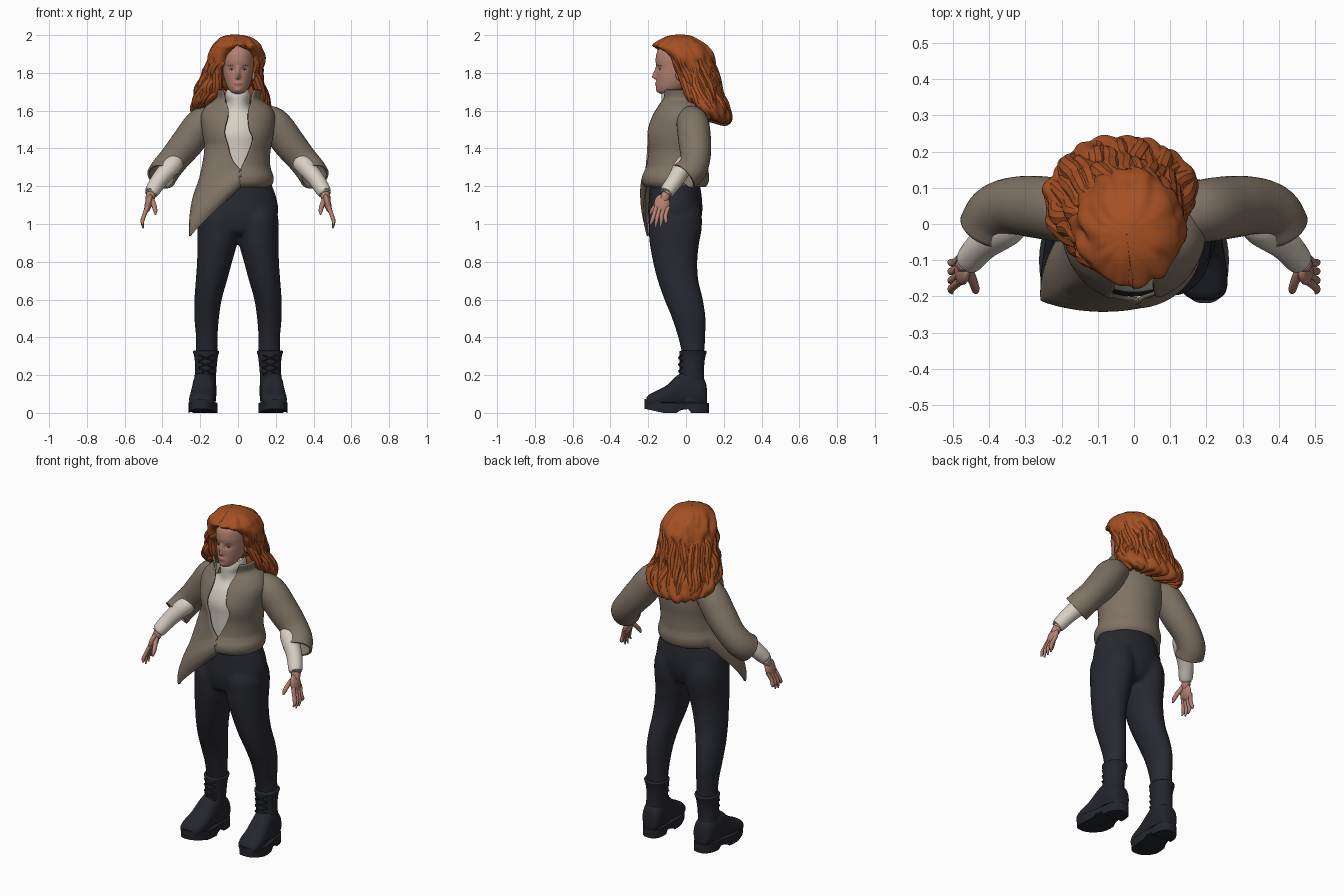
import bpy, bmesh, random
from math import sin, cos, pi, radians, exp
from mathutils import Vector, Matrix, noise

random.seed(4)
cube = bpy.data.objects.get("Cube")
if cube:
    bpy.data.objects.remove(cube)


def material(name, *rgb):
    m = bpy.data.materials.new(name)
    m.use_nodes = True
    m.diffuse_color = (*rgb, 1)
    m.node_tree.nodes["Principled BSDF"].inputs["Base Color"].default_value = (*rgb, 1)
    return m


HAIR = material("copper hair", .37, .08, .017)
WOOL = material("taupe wool", .215, .172, .13)
CREAM = material("cream knit", .68, .63, .55)
PANTS = material("dark trousers", .021, .022, .029)
BOOT = material("black leather", .018, .019, .025)
SKIN = material("skin", .45, .22, .165)
LIPS = material("lips", .38, .15, .12)
BROW = material("brown brow", .18, .075, .045)
EYE = material("eye white", .5, .45, .42)
IRIS = material("dark iris", .03, .025, .02)


def spline(rows, t):
    """Catmull-Rom sample of a table of rows."""
    n = len(rows) - 1
    i = min(int(t * n), n - 1)
    f = t * n - i
    quad = zip(rows[max(i - 1, 0)], rows[i], rows[i + 1], rows[min(i + 2, n)])
    return [b + .5 * f * (c - a + f * (2*a - 5*b + 4*c - d + f * (3*(b - c) + d - a)))
            for a, b, c, d in quad]


def grid(bm, fn, nu, nv, closed=True, caps=True):
    """Surface from fn(u, v); each v is one ring."""
    cols = nu if closed else nu + 1
    rings = [[bm.verts.new(fn(i / nu, j / nv)) for i in range(cols)] for j in range(nv + 1)]
    for low, high in zip(rings, rings[1:]):
        for i in range(nu):
            k = (i + 1) % cols
            bm.faces.new((low[i], low[k], high[k], high[i]))
    if closed and caps:
        bm.faces.new(rings[0])
        bm.faces.new(rings[-1])


def loft(bm, rows, s=1, nu=40, nv=40):
    """Stacked ovals; rows are z, x range, y range."""
    def fn(u, v):
        z, x0, x1, y0, y1 = spline(rows, v)
        a = 2 * pi * u
        return (s * ((x0 + x1) / 2 + (x1 - x0) / 2 * sin(a)), (y0 + y1) / 2 - (y1 - y0) / 2 * cos(a), z)
    grid(bm, fn, nu, nv)


def tube(bm, rows, s=1, nu=10, nv=16, caps=True):
    """Round tube; rows are x, y, z, radius."""
    def fn(u, v):
        x, y, z, r = spline(rows, v)
        ahead, back = spline(rows, min(v + .02, 1)), spline(rows, max(v - .02, 0))
        t = (Vector(ahead[:3]) - Vector(back[:3])).normalized()
        p = t.cross(Vector((0, 1, 0))).normalized()
        q = t.cross(p)
        w = Vector((x, y, z)) + max(r, .0005) * (p * cos(2 * pi * u) + q * sin(2 * pi * u))
        return (s * w.x, w.y, w.z)
    grid(bm, fn, nu, nv, True, caps)


def ball(bm, centre, size, tilt=0):
    m = Matrix.Translation(centre) @ Matrix.Rotation(tilt, 4, 'Y') @ Matrix.Diagonal((*size, 1))
    bmesh.ops.create_uvsphere(bm, u_segments=20, v_segments=14, radius=1, matrix=m)


def make(name, bm, *mats, thick=0, angle=50):
    bmesh.ops.recalc_face_normals(bm, faces=bm.faces)
    me = bpy.data.meshes.new(name)
    bm.to_mesh(me)
    bm.free()
    ob = bpy.data.objects.new(name, me)
    bpy.context.scene.collection.objects.link(ob)
    for m in mats:
        me.materials.append(m)
    bpy.ops.object.select_all(action='DESELECT')
    ob.select_set(True)
    bpy.context.view_layer.objects.active = ob
    bpy.ops.object.shade_smooth_by_angle(angle=radians(angle))
    if thick:
        mod = ob.modifiers.new("thickness", 'SOLIDIFY')
        mod.thickness, mod.offset = thick, 0
    return ob


# Trousers: two legs and a hip block fused together
leg = [(.31, .108, .226, -.02, .097), (.4, .108, .223, -.042, .102), (.5, .101, .231, -.074, .104),
       (.6, .086, .231, -.115, .09), (.7, .058, .224, -.15, .066), (.8, .031, .217, -.175, .06),
       (.9, .004, .215, -.193, .07), (.97, -.002, .215, -.197, .083), (1.05, 0, .21, -.195, .083),
       (1.13, .02, .17, -.15, .06)]
hips = [(.94, -.06, .06, -.15, .03), (.965, -.15, .15, -.185, .06), (1.05, -.21, .21, -.2, .085),
        (1.13, -.206, .206, -.197, .085), (1.2, -.182, .182, -.192, .075), (1.25, -.165, .165, -.18, .065)]
bm = bmesh.new()
loft(bm, leg, 1)
loft(bm, leg, -1)
loft(bm, hips)
trousers = make("trousers", bm, PANTS)
mod = trousers.modifiers.new("fuse", 'REMESH')
mod.mode, mod.voxel_size, mod.use_smooth_shade = 'VOXEL', .01, True
mod = trousers.modifiers.new("relax", 'SMOOTH')
mod.factor, mod.iterations = .5, 10

# Cream turtleneck body
neck = [(1.69, -.045, .045, -.1, .02), (1.712, -.058, .056, -.118, .03), (1.68, -.068, .066, -.13, .04),
        (1.64, -.062, .062, -.13, .05), (1.6, -.085, .085, -.135, .07), (1.55, -.15, .15, -.165, .09),
        (1.48, -.165, .165, -.188, .1), (1.4, -.15, .15, -.185, .095), (1.27, -.15, .15, -.18, .09)]
bm = bmesh.new()
loft(bm, neck)
make("turtleneck", bm, CREAM)

# Sweater body: z, half width, front, back, opening angles
sweater = [(1.71, .12, -.145, .085, -42, 46), (1.66, .115, -.14, .09, -36, 38), (1.62, .165, -.15, .1, -19, 21),
           (1.57, .19, -.178, .115, -16, 16), (1.5, .185, -.205, .12, -22, 19), (1.45, .178, -.21, .12, -21, 26),
           (1.38, .165, -.202, .112, -12, 20), (1.31, .165, -.205, .11, 1, 8), (1.28, .172, -.215, .113, 6, 3),
           (1.25, .182, -.227, .117, 6, 3), (1.22, .18, -.224, .113, 6, 3), (1.2, .168, -.207, .1, 6, 3)]


def sweater_point(u, v):
    z, w, y0, y1, a0, a1 = spline(sweater, v)
    deg = a1 + (360 + a0 - a1) * u
    a, d = radians(deg), (deg + 180) % 360 - 180
    # long draped tail on the right front
    drop = max(0, min((5 - d) / 55, (d + 115) / 65))
    t = max(0, (1.42 - z) / .22)
    return (w * sin(a) - .125 * drop * t, (y0 + y1) / 2 - (y1 - y0) / 2 * cos(a) - .05 * drop * t,
            z - .265 * drop * t ** 1.4)


bm = bmesh.new()
grid(bm, sweater_point, 110, 60, False)
make("sweater", bm, WOOL, thick=.012)

# Arms: wide sleeve, knit forearm, hand
sleeve = [(.1, .02, 1.56, .055), (.185, .035, 1.535, .079), (.268, .047, 1.43, .08), (.335, .05, 1.348, .073),
          (.383, .03, 1.288, .073), (.405, -.01, 1.252, .074)]
forearm = [(.32, .02, 1.34, .04), (.35, -.01, 1.31, .05), (.415, -.055, 1.235, .044), (.455, -.1, 1.172, .038),
           (.46, -.105, 1.165, .028)]
for s, side in ((1, "left"), (-1, "right")):
    bm = bmesh.new()
    tube(bm, sleeve, s, 32, 30, caps=False)
    make(side + "_sleeve", bm, WOOL, thick=.012)
    bm = bmesh.new()
    tube(bm, forearm, s, 24, 20)
    make(side + "_forearm", bm, CREAM)
    bm = bmesh.new()
    tube(bm, [(.45, -.09, 1.19, .026), (.465, -.112, 1.14, .025), (.472, -.12, 1.12, .02)], s)
    ball(bm, (s * .474, -.127, 1.108), (.019, .042, .052), -s * .25)
    for k, tip in enumerate((.995, .978, .983, 1.005)):
        y = -.157 + .021 * k
        tube(bm, [(.48, y, 1.09, .012), (.497, y - .014, 1.045, .011),
                  (.506, y - .024 + .004 * k, 1.015, .01), (.503, y - .034 + .006 * k, tip, .004)], s)
    tube(bm, [(.46, -.125, 1.135, .014), (.445, -.158, 1.1, .013), (.438, -.181, 1.07, .011),
              (.437, -.19, 1.05, .004)], s)
    make(side + "_hand", bm, SKIN)

# Boots: shaft, foot, sole and laces
shaft = [(.06, .117, .236, -.06, .1), (.14, .117, .234, -.055, .1), (.2, .116, .229, -.036, .095),
         (.26, .111, .228, -.034, .097), (.3, .106, .232, -.034, .103), (.325, .1, .238, -.034, .109),
         (.33, .112, .226, -.02, .097)]
foot = [(.11, .03, .13), (.1, .05, .17), (.06, .061, .2), (0, .062, .22), (-.05, .062, .195), (-.1, .066, .148),
        (-.16, .067, .115), (-.195, .055, .097), (-.21, .03, .08)]


def foot_axis(y):
    return .183 - .08 * (y + .05)


def power(c, e):
    return (1 if c > 0 else -1) * abs(c) ** e


for s, side in ((1, "left"), (-1, "right")):
    def foot_point(u, v):
        y, w, top = spline(foot, v)
        a = 2 * pi * u
        return (s * (foot_axis(y) + w * power(cos(a), .8)), y, (top + .03) / 2 + (top - .03) / 2 * power(sin(a), .9))

    def sole_point(u, v):
        a = 2 * pi * u
        y = -.048 - .171 * power(cos(a), .85)
        w = .077 * (1 - .14 * exp(-((y - .01) / .05) ** 2)) * power(sin(a), .75)
        arch = .02 if -.04 < y < .025 else 0
        z = arch + (.052 - arch) * v + .022 * max(0, (-y - .12) / .1)
        return (s * (foot_axis(y) + w), y, z)

    bm = bmesh.new()
    loft(bm, shaft, s)
    grid(bm, foot_point, 32, 32)
    make(side + "_boot", bm, BOOT)
    bm = bmesh.new()
    grid(bm, sole_point, 64, 3)
    make(side + "_sole", bm, BOOT, angle=35)
    bm = bmesh.new()
    for z in (.17, .205, .24, .275):
        for e in (1, -1):
            tube(bm, [(.17 - e * .04, -.02, z, .004), (.17, -.038, z + .016, .004),
                      (.17 + e * .04, -.02, z + .032, .004)], s, 6, 8)
    make(side + "_laces", bm, BOOT)

# Head with sculpted nose, sockets, lips and chin
head = [(1.688, .015, -.13, -.08), (1.698, .036, -.148, -.05), (1.72, .054, -.157, 0), (1.75, .067, -.157, .03),
        (1.79, .077, -.157, .05), (1.83, .082, -.156, .06), (1.87, .084, -.161, .07), (1.92, .077, -.148, .06),
        (1.96, .04, -.1, .02)]


def head_point(u, v):
    z, w, y0, y1 = spline(head, v)
    a = 2 * pi * u - .7 * sin(2 * pi * u)
    x, y = w * sin(a), (y0 + y1) / 2 - (y1 - y0) / 2 * cos(a)
    if cos(a) > 0:
        ridge = max(0, min((1.842 - z) / .065, 1 - (1.776 - z) / .013, 1))
        y -= .024 * ridge * exp(-(x / .011) ** 2)
        y += .009 * exp(-((abs(x) - .033) / .015) ** 2 - ((z - 1.82) / .012) ** 2)
        y -= .006 * exp(-(x / .022) ** 2 - ((z - 1.742) / .011) ** 2)
        y -= .005 * exp(-(x / .02) ** 2 - ((z - 1.708) / .012) ** 2)
    return (x, y, z)


bm = bmesh.new()
grid(bm, head_point, 80, 80)
for f in bm.faces:
    c = f.calc_center_median()
    f.material_index = int(c.y < -.1 and (c.x / .022) ** 2 + ((c.z - 1.742) / .008) ** 2 < 1)
for s in (1, -1):
    ball(bm, (s * .082, -.035, 1.79), (.01, .02, .03))
make("head", bm, SKIN, LIPS)
for name, mat, y, size in (("eyes", EYE, -.132, (.012, .01, .005)), ("irises", IRIS, -.139, (.005, .005, .0045))):
    bm = bmesh.new()
    for s in (1, -1):
        ball(bm, (s * .033, y, 1.818), size)
    make(name, bm, mat)
bm = bmesh.new()
for s in (1, -1):
    tube(bm, [(.014, -.152, 1.836, .002), (.033, -.146, 1.843, .003), (.054, -.131, 1.838, .001)], s)
make("eyebrows", bm, BROW)

# Hair: z, x range, y range, angles where the face shows
hair = [(1.998, -.021, -.019, -.031, -.029, 2, -2), (1.993, -.06, .03, -.08, .015, 2, -2),
        (1.98, -.095, .075, -.12, .05, 2, -2), (1.95, -.125, .112, -.168, .1, 2, -2),
        (1.925, -.14, .126, -.174, .122, -16, 36), (1.89, -.155, .136, -.173, .14, -27, 56),
        (1.84, -.168, .136, -.165, .152, -33, 70), (1.78, -.182, .134, -.15, .167, -36, 73),
        (1.7, -.207, .143, -.135, .19, -36, 75), (1.63, -.238, .175, -.11, .222, -42, 78),
        (1.57, -.235, .17, -.05, .238, -50, 82), (1.535, -.2, .14, 0, .215, -60, 85), (1.56, -.12, .1, 0, .12, -60, 85)]


def hair_point(u, v, lift=.98):
    z, x0, x1, y0, y1, a0, a1 = spline(hair, v)
    gap = a1 - a0
    a = radians(a1 + (360 - gap) * u)
    k = lift * (1 - .27 * exp(-min(u, 1 - u) / .035) * max(0, min(1, gap / 60)))
    # loose waves running down the hair, growing toward the ends
    k += .035 * v * sin(15 * a + 2.5 * sin(24 * z) + 2 * sin(2 * a))
    k += .1 * noise.noise(Vector((3.5 * sin(a), 3.5 * cos(a), z * 15)))
    hem = .1 * (1 + cos(a)) / 2 + .03 * noise.noise(Vector((6 * sin(a), 6 * cos(a), 0)))
    return Vector(((x0 + x1) / 2 + (x1 - x0) / 2 * sin(a) * k, (y0 + y1) / 2 - (y1 - y0) / 2 * cos(a) * k,
                   z + hem * v ** 4))


bm = bmesh.new()
grid(bm, hair_point, 150, 80, False)
make("hair_shell", bm, HAIR, thick=.012, angle=30)
bm = bmesh.new()
ball(bm, (-.01, .025, 1.83), (.11, .11, .145))
ball(bm, (-.02, .09, 1.68), (.13, .075, .13))
make("hair_core", bm, HAIR)
bm = bmesh.new()
for n in range(20):
    u, phase = .02 + .96 * n / 19, random.uniform(0, 6)
    start, end = random.uniform(.36, .5), random.uniform(.8, .9)
    rows = []
    for j in range(13):
        t = j / 12
        uu = min(max(u + .012 * sin(t * 11 + phase), .005), .995)
        rows.append((*hair_point(uu, start + (end - start) * t, .91), .03 * sin(pi * (.03 + .93 * t)) ** .7))
    tube(bm, rows, 1, 10, 30)
make("hair_locks", bm, HAIR, angle=35)
